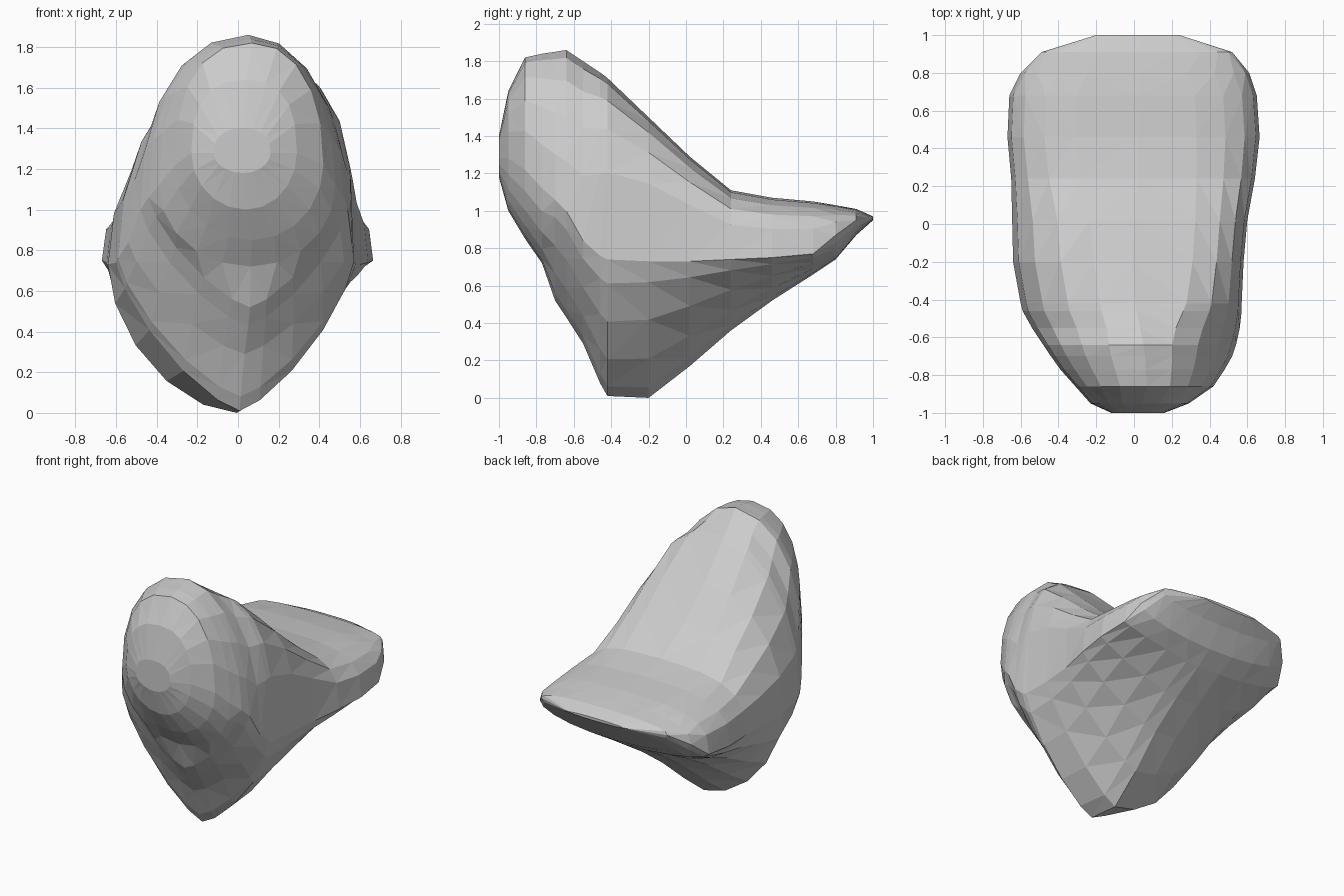
import bpy, bmesh
from math import cos, sin, pi

cube = bpy.data.objects.get("Cube")
if cube:
    bpy.data.objects.remove(cube, do_unlink=True)

stone = bpy.data.materials.new("grey stone")
stone.use_nodes = True
stone.diffuse_color = (0.6, 0.6, 0.6, 1)
stone.node_tree.nodes["Principled BSDF"].inputs["Base Color"].default_value = (0.6, 0.6, 0.6, 1)

# Front-to-back slices: y, bottom, widest height, top, right x, left x,
# squareness of the top right and top left shoulders
slices = [
    (-1.00, 1.18, 1.28, 1.40, -0.12, 0.16, 2.4, 2.4),
    (-0.95, 1.00, 1.28, 1.64, -0.23, 0.29, 2.5, 2.5),
    (-0.86, 0.85, 1.22, 1.82, -0.31, 0.42, 2.4, 2.2),
    (-0.77, 0.72, 1.12, 1.84, -0.39, 0.48, 2.3, 2.1),
    (-0.70, 0.52, 1.06, 1.85, -0.44, 0.52, 2.3, 2.0),
    (-0.64, 0.43, 1.00, 1.86, -0.48, 0.54, 2.2, 2.0),
    (-0.55, 0.29, 0.84, 1.80, -0.54, 0.56, 2.0, 2.3),
    (-0.46, 0.08, 0.76, 1.74, -0.59, 0.57, 2.0, 2.9),
    (-0.42, 0.01, 0.74, 1.71, -0.60, 0.57, 2.0, 3.2),
    (-0.20, 0.00, 0.73, 1.50, -0.64, 0.58, 2.1, 3.8),
    (0.02, 0.17, 0.73, 1.29, -0.645, 0.60, 2.3, 3.8),
    (0.24, 0.36, 0.74, 1.11, -0.65, 0.64, 3.0, 3.4),
    (0.46, 0.52, 0.75, 1.07, -0.67, 0.665, 3.2, 3.2),
    (0.68, 0.66, 0.77, 1.05, -0.66, 0.65, 3.2, 3.2),
    (0.80, 0.74, 0.87, 1.03, -0.60, 0.61, 2.8, 2.8),
    (0.91, 0.87, 0.95, 1.01, -0.49, 0.52, 2.5, 2.5),
    (1.00, 0.95, 0.96, 0.97, -0.20, 0.24, 2.0, 2.0),
]
SIDES = 20


def ring_point(s, a):
    """Point on a lopsided rounded slice at angle a."""
    y, bottom, wide, top, right, left, n_right, n_left = s
    c, d = cos(a), sin(a)
    side = 1 if c > 0 else -1
    mid = right + (left - right) * 0.52
    half = left - mid if c > 0 else mid - right
    if d > 0:
        n = n_left if c > 0 else n_right
        reach = top - wide
    else:
        n = 1.25 if c > 0 else 1.75
        if abs(y) > 0.75:
            n = 2
        elif y < -0.3:
            n = 1.35
        reach = bottom - wide
    return mid + side * half * abs(c) ** (2 / n), y, wide + reach * abs(d) ** (2 / n)


# Lofted boulder body with triangulated facets
bm = bmesh.new()
rings = [[bm.verts.new(ring_point(s, 2 * pi * i / SIDES)) for i in range(SIDES)]
         for s in slices]
for r, q in zip(rings, rings[1:]):
    for i in range(SIDES):
        j = (i + 1) % SIDES
        bm.faces.new((r[i], r[j], q[j], q[i]))
bm.faces.new(rings[0])
bm.faces.new(rings[-1])
bmesh.ops.triangulate(bm, faces=bm.faces[:])
bmesh.ops.recalc_face_normals(bm, faces=bm.faces[:])
mesh = bpy.data.meshes.new("boulder")
bm.to_mesh(mesh)
bm.free()
mesh.materials.append(stone)
boulder = bpy.data.objects.new("boulder", mesh)
bpy.context.collection.objects.link(boulder)
